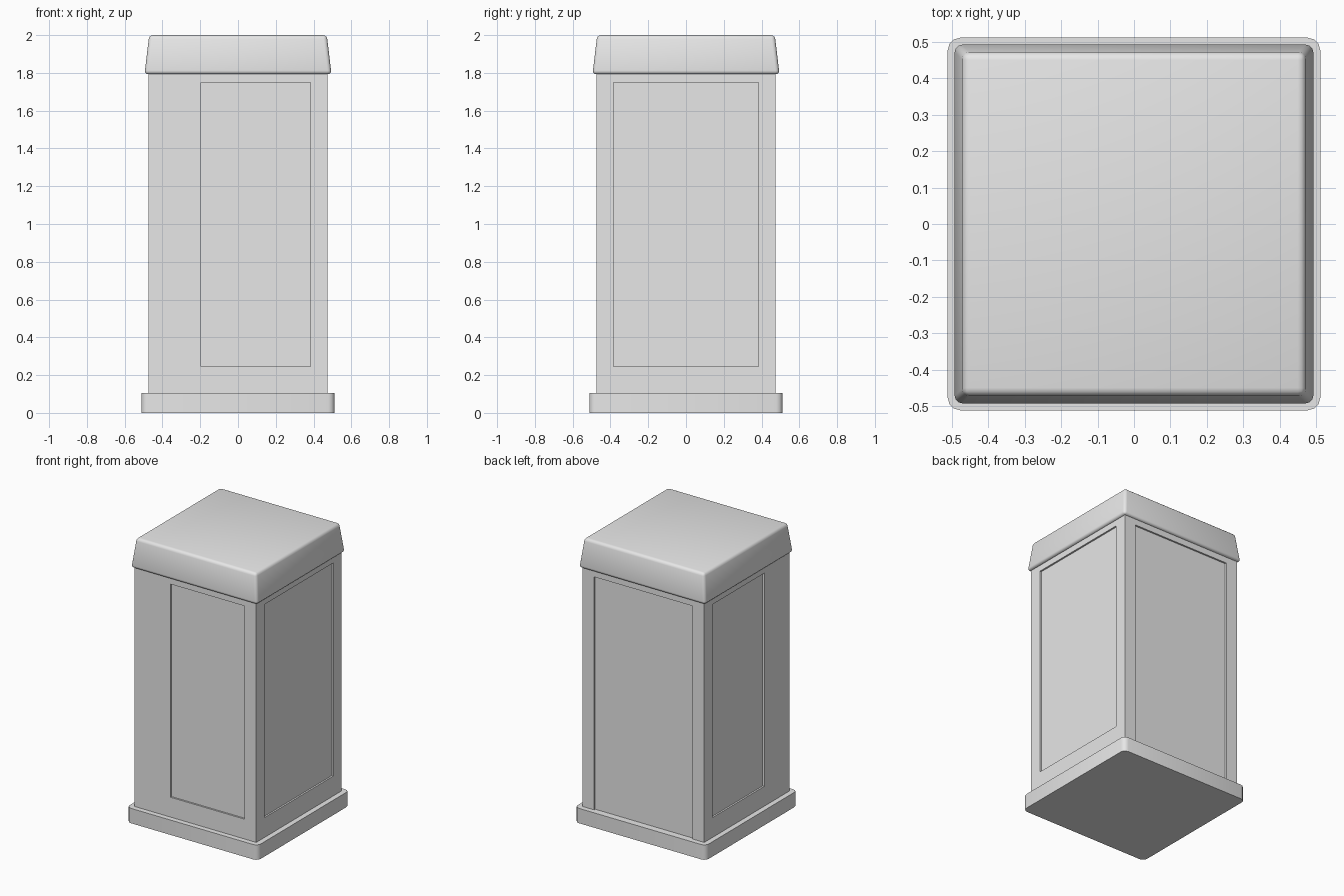
import bpy
import bmesh
from math import radians
from mathutils import Matrix

cube = bpy.data.objects.get("Cube")
if cube:
    bpy.data.objects.remove(cube, do_unlink=True)

grey = bpy.data.materials.new("light grey")
grey.use_nodes = True
colour = (0.8, 0.8, 0.8, 1)
grey.diffuse_color = colour
grey.node_tree.nodes["Principled BSDF"].inputs["Base Color"].default_value = colour


def box(name, low, high):
    """Box between two corners; returns the object."""
    bm = bmesh.new()
    bmesh.ops.create_cube(bm, size=1)
    for v in bm.verts:
        v.co = [high[i] if v.co[i] > 0 else low[i] for i in range(3)]
    mesh = bpy.data.meshes.new(name)
    bm.to_mesh(mesh)
    bm.free()
    mesh.materials.append(grey)
    obj = bpy.data.objects.new(name, mesh)
    bpy.context.collection.objects.link(obj)
    return obj


def bevel(obj, pick, width, segments):
    """Round the edges chosen by pick(edge)."""
    bm = bmesh.new()
    bm.from_mesh(obj.data)
    bmesh.ops.bevel(bm, geom=[e for e in bm.edges if pick(e)], offset=width,
                    segments=segments, profile=0.5, affect='EDGES')
    bm.to_mesh(obj.data)
    bm.free()


def select(obj):
    bpy.ops.object.select_all(action='DESELECT')
    obj.select_set(True)
    bpy.context.view_layer.objects.active = obj


def upright(e):
    a, b = (v.co for v in e.verts)
    return abs(a.z - b.z) > 0.05


# Plinth with rounded upright corners
plinth = box("plinth", (-0.512, -0.512, 0), (0.512, 0.512, 0.105))
bevel(plinth, upright, 0.035, 3)
select(plinth)
bpy.ops.object.shade_smooth_by_angle(angle=radians(40))

# Square cabinet with a recessed panel in each side
W = 0.475
DEPTH = 0.012
cabinet = box("cabinet", (-W, -W, 0.05), (W, W, 1.85))
panels = [  # turn about z, left and right edge as seen from outside, bottom
    ("front_panel", 0, -0.195, 0.385, 0.245),
    ("right_panel", 90, -0.385, 0.385, 0.245),
    ("back_door", 180, -0.385, 0.385, 0.08),
    ("left_panel", 270, -0.385, 0.195, 0.245),
]
for name, turn, left, right, bottom in panels:
    cutter = box(name + "_cutter", (left, -W - 0.1, bottom), (right, -W + DEPTH, 1.75))
    cutter.data.transform(Matrix.Rotation(radians(turn), 4, 'Z'))
    cutter.hide_render = True
    cut = cabinet.modifiers.new(name, 'BOOLEAN')
    cut.operation = 'DIFFERENCE'
    cut.solver = 'EXACT'
    cut.object = cutter
    select(cabinet)
    bpy.ops.object.modifier_apply(modifier=name)
    bpy.data.objects.remove(cutter, do_unlink=True)

# Tapered, softly rounded lid
lid = box("lid", (-0.495, -0.495, 1.793), (0.495, 0.495, 2))
for v in lid.data.vertices:
    if v.co.z > 1.9:
        v.co.x *= 0.95
        v.co.y *= 0.95
bevel(lid, lambda e: True, 0.02, 3)
select(lid)
bpy.ops.object.shade_smooth()
